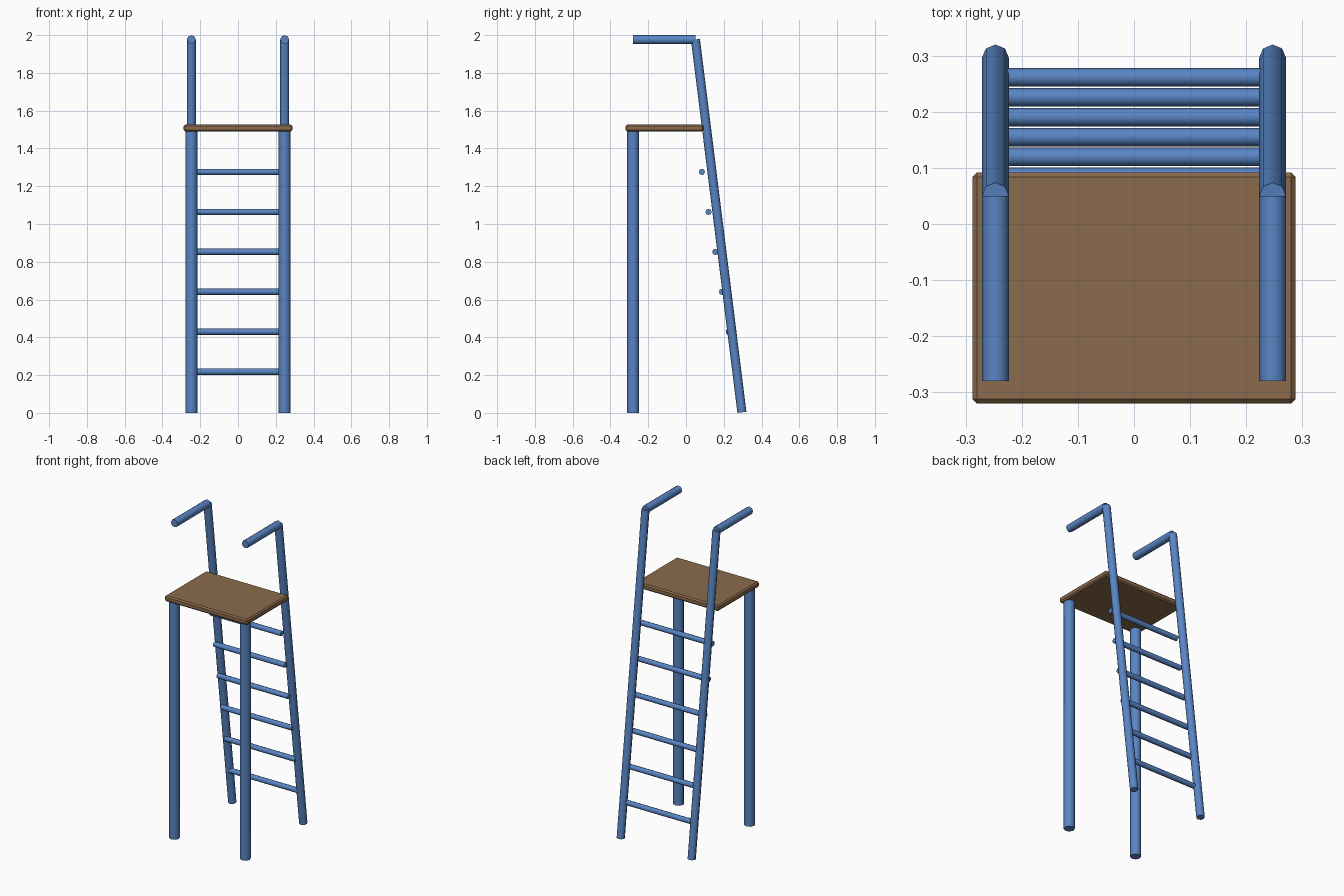
import bpy, math
from mathutils import Vector

cube = bpy.data.objects.get("Cube")
if cube:
    bpy.data.objects.remove(cube, do_unlink=True)


def material(name, color):
    m = bpy.data.materials.new(name)
    m.use_nodes = True
    m.diffuse_color = color
    m.node_tree.nodes["Principled BSDF"].inputs["Base Color"].default_value = color
    return m


blue = material("painted blue", (0.10, 0.235, 0.55, 1))
brown = material("wood brown", (0.26, 0.147, 0.072, 1))


def tube(name, start, end, radius):
    """Capped eight-sided tube between two points."""
    a, b = Vector(start), Vector(end)
    axis = b - a
    bpy.ops.mesh.primitive_cylinder_add(vertices=8, radius=radius, depth=axis.length,
                                        location=(a + b) / 2)
    obj = bpy.context.object
    obj.name = name
    obj.rotation_euler = Vector((0, 0, 1)).rotation_difference(axis).to_euler()
    obj.data.materials.append(blue)
    bpy.ops.object.shade_smooth_by_angle(angle=math.radians(50))
    return obj


# Posts, leaning ladder rails and handles on both sides
for side, sx in (("left", 1), ("right", -1)):
    x = 0.247 * sx
    tube(side + "_front_post", (x, -0.28, 0), (x, -0.28, 1.5), 0.032)
    tube(side + "_ladder_rail", (x, 0.296, 0.003), (x, 0.05, 1.977), 0.024)
    tube(side + "_handle", (x, -0.28, 1.976), (x, 0.05, 1.976), 0.024)

# Ladder rungs
for i in range(6):
    y, z = 0.2615 - 0.0355 * i, 0.218 + 0.2115 * i
    tube(f"rung_{i + 1}", (-0.247, y, z), (0.247, y, z), 0.0165)

# Platform board with chamfered edges
bpy.ops.mesh.primitive_cube_add(size=1, location=(0, -0.114, 1.508))
board = bpy.context.object
board.name = "platform_board"
board.scale = (0.576, 0.412, 0.036)
bpy.ops.object.transform_apply(location=False, rotation=False, scale=True)
board.data.materials.append(brown)
bevel = board.modifiers.new("chamfer", "BEVEL")
bevel.width = 0.008
bevel.segments = 1
